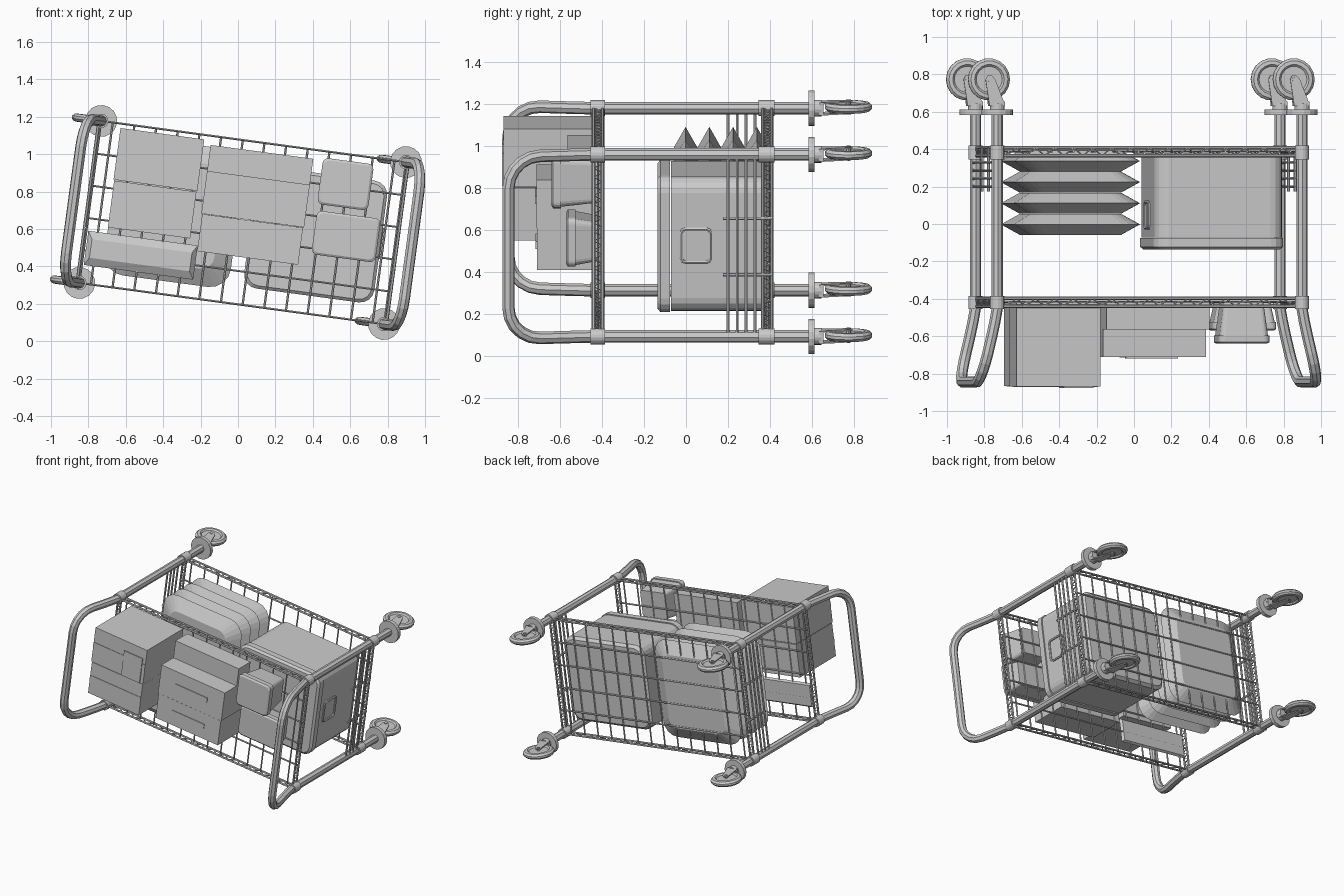
import bpy, bmesh, math
from mathutils import Matrix, Vector

if "Cube" in bpy.data.objects:
    bpy.data.objects.remove(bpy.data.objects["Cube"])

# The cart lies on its side (its "up" is -y) and is tilted about y.
# Local axes: x along the cart, z across it, y from handles (-) to wheels (+).
CX, CZ, TILT = 0.025, 0.635, math.radians(7.7)
M = Matrix.Translation((CX, 0, CZ)) @ Matrix.Rotation(TILT, 4, 'Y')
U, V = 0.822, 0.437


def local(x, z):
    p = M.inverted() @ Vector((x, 0, z))
    return p.x, p.z


def add(name, data):
    ob = bpy.data.objects.new(name, data)
    bpy.context.collection.objects.link(ob)
    ob.matrix_world = M
    return ob


def tubes(name, paths, r, res=1):
    """Round bars along poly paths; a path is (points, closed)."""
    cu = bpy.data.curves.new(name, 'CURVE')
    cu.dimensions = '3D'
    cu.bevel_depth, cu.bevel_resolution, cu.use_fill_caps = r, res, True
    for pts, closed in paths:
        sp = cu.splines.new('POLY')
        sp.points.add(len(pts) - 1)
        for p, co in zip(sp.points, pts):
            p.co = (*co, 1)
        sp.use_cyclic_u = closed
        sp.use_smooth = False
    return add(name, cu)


def outline(cx, cz, a, b, r, seg=4):
    """Rounded rectangle in the x-z plane."""
    if r <= 0:
        return [(cx + i * a, cz + j * b) for i, j in ((1, 1), (-1, 1), (-1, -1), (1, -1))]
    pts = []
    for q, (i, j) in enumerate(((1, 1), (-1, 1), (-1, -1), (1, -1))):
        for k in range(seg + 1):
            t = math.pi / 2 * (q + k / seg)
            pts.append((cx + i * (a - r) + r * math.cos(t), cz + j * (b - r) + r * math.sin(t)))
    return pts


def loft(name, cx, cz, rings):
    """Solid through rings (half x, half z, corner radius, y)."""
    bm = bmesh.new()
    loops = [[bm.verts.new((x, y, z)) for x, z in outline(cx, cz, a, b, r)] for a, b, r, y in rings]
    n = len(loops[0])
    for l0, l1 in zip(loops, loops[1:]):
        for i in range(n):
            bm.faces.new((l0[i], l0[(i + 1) % n], l1[(i + 1) % n], l1[i]))
    bm.faces.new(loops[0])
    bm.faces.new(loops[-1])
    bmesh.ops.recalc_face_normals(bm, faces=bm.faces)
    me = bpy.data.meshes.new(name)
    bm.to_mesh(me)
    bm.free()
    return add(name, me)


def box(name, cx, cz, a, b, y0, y1):
    return loft(name, cx, cz, [(a, b, 0, y0), (a, b, 0, y1)])


def disc(name, cx, cz, rings):
    return loft(name, cx, cz, [(r, r, r * 0.999, y) for r, y in rings])


# Tubular end frames: two posts joined by a flared rounded handle
def flare(y):
    return U + 0.09 * max(0, (-0.45 - y) / 0.395) ** 1.15


for s, side in ((-1, 'left'), (1, 'right')):
    half = [(0.6, V), (-0.45, V), (-0.52, V), (-0.6, V)]
    for k in range(6):
        t = math.pi / 2 * k / 5
        half.append((-0.695 - 0.15 * math.sin(t), V - 0.15 + 0.15 * math.cos(t)))
    path = [(s * flare(y), y, z) for y, z in half]
    path += [(x, y, -z) for x, y, z in reversed(path)]
    tubes(side + '_handle_frame', [(path, False)], 0.03, 2)

# Casters and collars on every post
for s in (-1, 1):
    for t in (-1, 1):
        px, pz = s * U, t * V
        for y0, y1 in ((0.345, 0.42), (-0.455, -0.385)):
            disc('post_collar', px, pz, [(0.038, y0), (0.038, y1)])
        disc('caster_plate', px, pz, [(0.085, 0.583), (0.085, 0.612)])
        disc('caster_neck', px, pz, [(0.04, 0.612), (0.04, 0.645)])
        wx, wy = px - 0.045, 0.773
        box('caster_fork_bridge', px - 0.005, pz, 0.042, 0.03, 0.632, 0.655)
        # Fork cheeks taper toward the axle
        for c in (-1, 1):
            bm = bmesh.new()
            prof = [(px + 0.037, 0.64), (px - 0.047, 0.64), (wx - 0.022, wy), (wx - 0.012, wy + 0.02),
                    (wx + 0.012, wy + 0.02), (wx + 0.03, wy)]
            f = bm.faces.new([bm.verts.new((x, y, pz + c * 0.024)) for x, y in prof])
            ext = bmesh.ops.extrude_face_region(bm, geom=[f])
            bmesh.ops.translate(bm, vec=(0, 0, c * 0.007),
                                verts=[v for v in ext['geom'] if isinstance(v, bmesh.types.BMVert)])
            bmesh.ops.recalc_face_normals(bm, faces=bm.faces)
            me = bpy.data.meshes.new('caster_fork')
            bm.to_mesh(me)
            bm.free()
            add('caster_fork', me)
        # Wheel: lathed half profile (radius, offset)
        bm = bmesh.new()
        prof = [(0, 0.012), (0.07, 0.012), (0.08, 0.022), (0.1, 0.02), (0.113, 0.007)]
        prof += [(r, -h) for r, h in reversed(prof)]
        vs = [bm.verts.new((wx + r, wy, pz + h)) for r, h in prof]
        es = [bm.edges.new(e) for e in zip(vs, vs[1:])]
        bmesh.ops.spin(bm, geom=vs + es, cent=(wx, wy, pz), axis=(0, 0, 1), angle=2 * math.pi, steps=18)
        bmesh.ops.remove_doubles(bm, verts=bm.verts, dist=1e-4)
        bmesh.ops.recalc_face_normals(bm, faces=bm.faces)
        me = bpy.data.meshes.new('wheel')
        bm.to_mesh(me)
        bm.free()
        add('wheel', me)
        tubes('wheel_axle', [([(wx, wy, pz - 0.035), (wx, wy, pz + 0.035)], False)], 0.012, 2)

# Wire shelves: two edge rails, zigzag truss between them, and a grid
for name, ya, yb in (('lower_shelf', 0.408, 0.365), ('upper_shelf', -0.397, -0.44)):
    rect = [(U, V), (-U, V), (-U, -V), (U, -V)]
    tubes(name + '_rails', [([(x, y, z) for x, z in rect], True) for y in (ya, yb)], 0.009)
    zig = []
    for t in (-1, 1):
        n = 32
        zig.append(([(-U + 2 * U * i / n, (ya, yb)[i % 2], t * V) for i in range(n + 1)], False))
        n = 40
        zig.append(([(t * U, (ya, yb)[i % 2], -V + 2 * V * i / n) for i in range(n + 1)], False))
    tubes(name + '_truss', zig, 0.005)
    ym = (ya + yb) / 2 + 0.008
    grid = [([(-U, ym, z), (U, ym, z)], False) for z in (-0.26, -0.087, 0.087, 0.26)]
    grid += [([(x, ym - 0.008, -V), (x, ym - 0.008, V)], False)
             for x in [-0.76 + 1.52 * i / 13 for i in range(14)]]
    tubes(name + '_grid', grid, 0.006)

# End guards on the lower shelf: two long loops with two uprights
for s in (-1, 1):
    paths = []
    for yc in (0.222, 0.307):
        loop = []
        for q in (1, -1):
            for k in range(5):
                a = math.pi * k / 4
                loop.append((s * 0.835, yc + q * 0.022 * math.cos(a), q * (0.41 + 0.022 * math.sin(a))))
        paths.append((loop, True))
    for z in (-0.14, 0.13):
        paths.append(([(s * 0.827, 0.175, z), (s * 0.827, 0.41, z)], False))
    tubes('end_guard', paths, 0.008)

# Lidded storage tote with side grips
tx, tz = local(0.415, 0.57)
A, B = 0.345, 0.322
loft('tote', tx, tz, [(A - 0.02, B - 0.02, 0.06, 0.38), (A, B, 0.07, 0.36), (A, B, 0.07, -0.072)])
loft('tote_lid', tx, tz, [(A + 0.006, B + 0.006, 0.075, -0.076), (A + 0.006, B + 0.006, 0.075, -0.122),
                          (A - 0.01, B - 0.01, 0.065, -0.136)])
for s in (-1, 1):
    ring = [(tx + s * (A + 0.003), 0.047 + p, tz + q) for p, q in outline(0, 0, 0.07, 0.08, 0.02, 2)]
    tubes('tote_grip', [(ring, True)], 0.009)

# Stack of four pillow-like bundles
sx, sz = local(-0.34, 0.69)
for i in range(4):
    y = 0.337 - 0.113 * i
    loft('bundle_%d' % (i + 1), sx, sz, [(0.245, 0.28, 0.07, y + 0.056), (0.34, 0.372, 0.11, y),
                                         (0.245, 0.28, 0.07, y - 0.056)])

# Pair of large cartons with tape and label
bx, bz = local(-0.44, 0.845)
box('carton_back', bx, bz + 0.128, 0.226, 0.139, -0.42, -0.868)
box('carton_front', bx, bz - 0.142, 0.222, 0.126, -0.42, -0.865)
box('carton_back_tape', bx, bz + 0.128, 0.226, 0.02, -0.86, -0.871)
box('carton_front_tape', bx, bz - 0.142, 0.222, 0.02, -0.86, -0.868)
box('carton_label', bx + 0.12, bz + 0.09, 0.08, 0.1, -0.86, -0.876)

# Middle cartons
mx, mz = local(0.09, 0.73)
box('middle_carton_low', mx, mz + 0.215, 0.277, 0.07, -0.42, -0.565)
box('middle_carton_back', mx, mz + 0.03, 0.277, 0.115, -0.42, -0.712)
box('middle_carton_front', mx, mz - 0.187, 0.272, 0.1, -0.42, -0.71)
box('middle_tape_back', mx, mz + 0.03, 0.14, 0.018, -0.7, -0.718)
box('middle_tape_front', mx, mz - 0.187, 0.14, 0.018, -0.7, -0.715)

# Small lidded boxes, tapered toward the shelf
for name, x, z, a, b, top in (('small_box_back', 0.575, 0.84, 0.137, 0.125, -0.64),
                              ('small_box_front', 0.578, 0.56, 0.172, 0.118, -0.57)):
    cx, cz = local(x, z)
    loft(name, cx, cz, [(a - 0.03, b - 0.025, 0.02, -0.42), (a - 0.006, b - 0.006, 0.03, top + 0.04)])
    loft(name + '_lid', cx, cz, [(a, b, 0.03, top + 0.045), (a, b, 0.03, top + 0.008),
                                 (a - 0.012, b - 0.012, 0.025, top)])

# Flat folded packet lying on the upper shelf
fx, fz = local(-0.52, 0.46)
loft('flat_packet', fx, fz, [(0.28, 0.08, 0, -0.405), (0.295, 0.092, 0, -0.42), (0.27, 0.05, 0, -0.445)])
